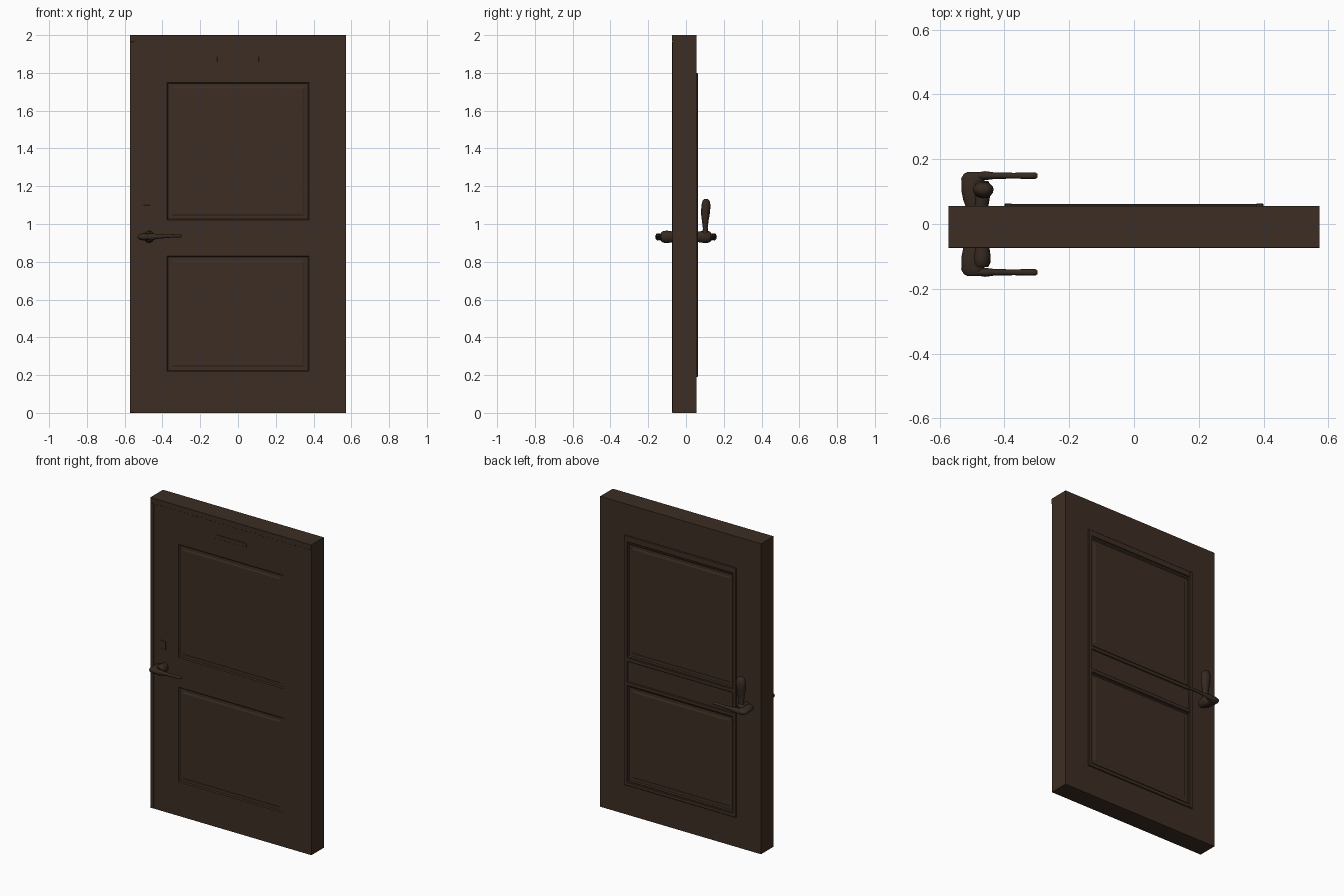
import bpy, bmesh, math
from mathutils import Vector

if "Cube" in bpy.data.objects:
    bpy.data.objects.remove(bpy.data.objects["Cube"])


def material(name, rgb):
    m = bpy.data.materials.new(name)
    m.diffuse_color = (*rgb, 1)
    m.use_nodes = True
    m.node_tree.nodes["Principled BSDF"].inputs["Base Color"].default_value = m.diffuse_color
    return m


WOOD = material("dark brown wood", (0.046, 0.027, 0.017))
METAL = material("dark bronze", (0.036, 0.023, 0.015))


def finish(bm, name, mat, smooth=False):
    bmesh.ops.recalc_face_normals(bm, faces=bm.faces)
    me = bpy.data.meshes.new(name)
    bm.to_mesh(me)
    bm.free()
    ob = bpy.data.objects.new(name, me)
    bpy.context.collection.objects.link(ob)
    me.materials.append(mat)
    if smooth:
        bpy.ops.object.select_all(action='DESELECT')
        ob.select_set(True)
        bpy.context.view_layer.objects.active = ob
        bpy.ops.object.shade_smooth_by_angle(angle=math.radians(50))
    return ob


def box_bm(x0, x1, y0, y1, z0, z1):
    bm = bmesh.new()
    bmesh.ops.create_cube(bm, size=1)
    for v in bm.verts:
        v.co = Vector((x0 + (v.co.x + .5) * (x1 - x0),
                       y0 + (v.co.y + .5) * (y1 - y0),
                       z0 + (v.co.z + .5) * (z1 - z0)))
    return bm


def strip(name, x0, x1, y0, y1, z0, z1, mat=WOOD, bevel=0.003):
    bm = box_bm(x0, x1, y0, y1, z0, z1)
    bmesh.ops.bevel(bm, geom=bm.edges[:], offset=bevel, segments=1, affect='EDGES')
    return finish(bm, name, mat)


def loft(name, axis, rings, n=16):
    """Elliptical rings along an axis: (position, centre a, centre b, radius a, radius b)."""
    bm = bmesh.new()
    loops = []
    for p, ca, cb, ra, rb in rings:
        loop = []
        for i in range(n):
            t = 2 * math.pi * i / n
            co = [ca + ra * math.cos(t), cb + rb * math.sin(t)]
            co.insert(axis, p)
            loop.append(bm.verts.new(co))
        loops.append(loop)
    for a, b in zip(loops, loops[1:]):
        for i in range(n):
            bm.faces.new((a[i], a[(i + 1) % n], b[(i + 1) % n], b[i]))
    bm.faces.new(loops[0])
    bm.faces.new(loops[-1])
    return finish(bm, name, METAL, True)


# Door slab with two sunken, fielded panels on each side
FRONT, BACK = -0.071, 0.055
PANELS = ((0.22, 0.83), (1.02, 1.75))
bm = box_bm(-0.573, 0.573, FRONT, BACK, 0, 2)
cuts = [((x, 0, 0), (1, 0, 0)) for x in (-0.375, 0.375)]
cuts += [((0, 0, z), (0, 0, 1)) for pair in PANELS for z in pair]
for co, no in cuts:
    bmesh.ops.bisect_plane(bm, geom=bm.verts[:] + bm.edges[:] + bm.faces[:],
                           plane_co=co, plane_no=no)
panel_faces = []
for f in bm.faces:
    c = f.calc_center_median()
    if abs(f.normal.y) > .9 and abs(c.x) < .3 and any(a < c.z < b for a, b in PANELS):
        panel_faces.append(f)
bmesh.ops.inset_individual(bm, faces=panel_faces, thickness=0.008, depth=-0.006)
bmesh.ops.inset_individual(bm, faces=panel_faces, thickness=0.025, depth=0.0)
bmesh.ops.inset_individual(bm, faces=panel_faces, thickness=0.015, depth=0.004)
finish(bm, "door_slab", WOOD)

# Thin raised lip along the front edges
strip("front_top_lip", -0.573, 0.573, FRONT - 0.003, FRONT + .01, 1.965, 2.0, bevel=.001)
strip("front_side_lip", -0.573, -0.55, FRONT - 0.002, FRONT + .01, 0.0, 1.965, bevel=.001)

# Raised mouldings on the back
for side, s in (("left", -1), ("right", 1)):
    x0, x1 = sorted((s * 0.375, s * 0.40))
    strip("back_moulding_" + side, x0, x1, BACK - .01, BACK + .008, 0.19, 1.80)
for name, z0, z1 in (("bottom", 0.19, 0.215), ("lower_middle", 0.835, 0.86),
                     ("upper_middle", 0.99, 1.015), ("top", 1.76, 1.80)):
    strip("back_moulding_" + name, -0.38, 0.38, BACK - .01, BACK + .007, z0, z1)

# Shallow plate near the top and lock plate above the front handle
strip("front_top_plate", -0.11, 0.11, FRONT - .002, FRONT + .01, 1.86, 1.885, bevel=.001)
strip("front_lock_plate", -0.50, -0.465, FRONT - .003, FRONT + .01, 1.045, 1.10, bevel=.001)

# Lever handles, mirrored front and back
Z = 0.932
for side, s in (("front", -1), ("back", 1)):
    loft(side + "_handle_arm", 1, [
        (s * 0.05, -0.49, Z, 0.028, 0.014), (s * 0.075, -0.495, Z, 0.032, 0.018),
        (s * 0.10, -0.497, Z, 0.035, 0.02), (s * 0.14, -0.497, Z, 0.036, 0.018),
        (s * 0.155, -0.495, Z, 0.030, 0.015), (s * 0.161, -0.492, Z, 0.020, 0.009)])
    loft(side + "_handle_collar", 1, [
        (s * 0.05, -0.472, Z, 0.022, 0.026), (s * 0.08, -0.47, Z, 0.025, 0.030),
        (s * 0.10, -0.47, Z, 0.028, 0.033), (s * 0.12, -0.47, Z, 0.027, 0.031),
        (s * 0.133, -0.47, Z, 0.020, 0.022)])
    loft(side + "_handle_lever", 0, [
        (-0.50, s * 0.148, Z, 0.008, 0.010), (-0.46, s * 0.149, Z, 0.014, 0.019),
        (-0.43, s * 0.149, Z + .002, 0.010, 0.013), (-0.37, s * 0.149, Z + .004, 0.009, 0.009),
        (-0.32, s * 0.149, Z + .006, 0.010, 0.009), (-0.304, s * 0.149, Z + .006, 0.010, 0.009),
        (-0.298, s * 0.149, Z + .006, 0.006, 0.005)])

# Upright paddle above the back handle
loft("back_upright_paddle", 2, [
    (0.93, -0.465, 0.103, 0.020, 0.016), (0.98, -0.465, 0.102, 0.018, 0.013),
    (1.02, -0.465, 0.102, 0.024, 0.018), (1.06, -0.465, 0.103, 0.030, 0.024),
    (1.10, -0.465, 0.106, 0.032, 0.024), (1.122, -0.465, 0.106, 0.026, 0.019),
    (1.132, -0.465, 0.106, 0.014, 0.010)])
